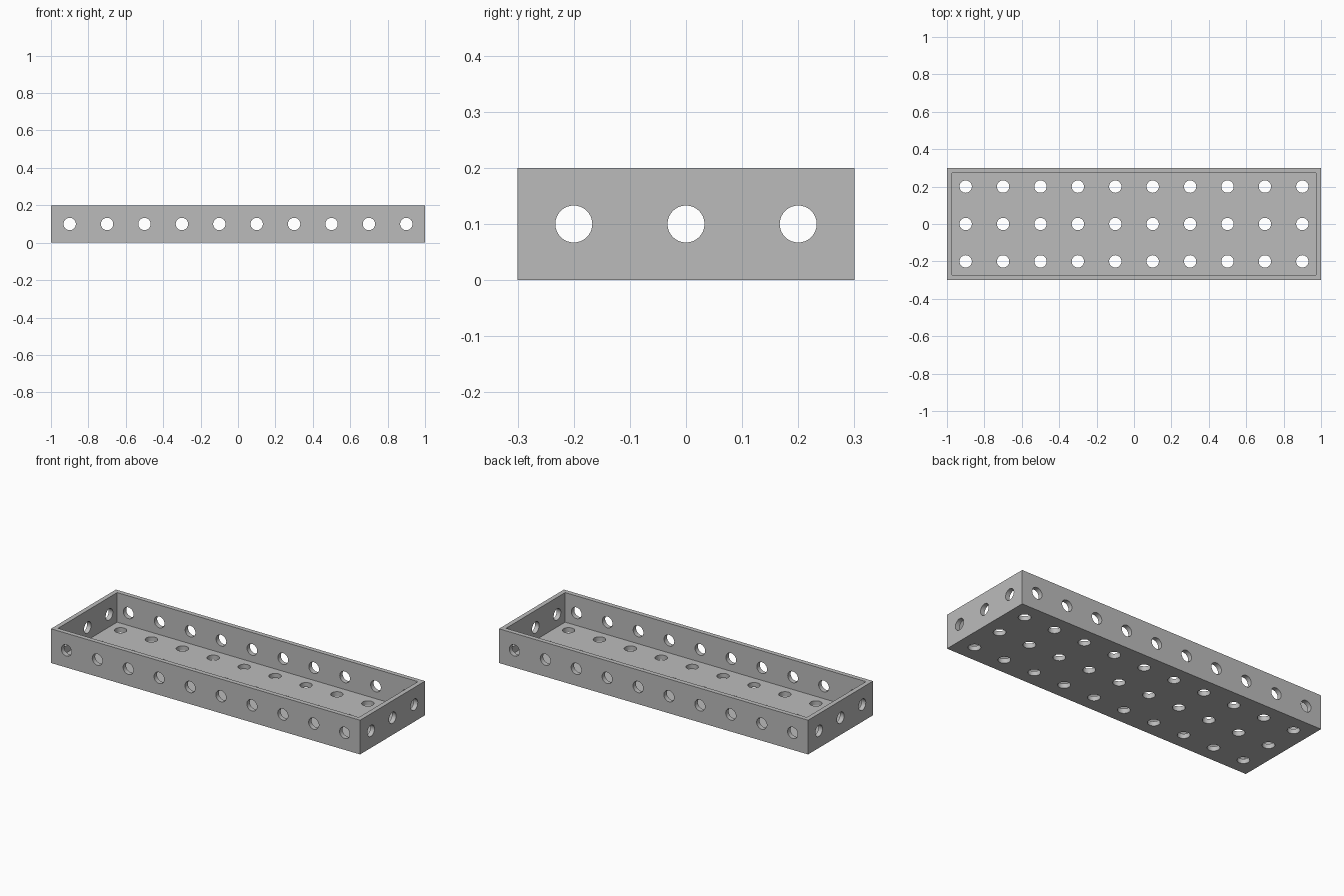
import bpy, bmesh
from math import pi
from mathutils import Matrix, Vector

default = bpy.data.objects.get("Cube")
if default:
    bpy.data.objects.remove(default, do_unlink=True)

LENGTH, WIDTH, HEIGHT = 2.0, 0.6, 0.2
WALL, PITCH, RADIUS = 0.027, 0.2, 0.033

grey = bpy.data.materials.new("plain_grey")
grey.use_nodes = True
colour = (0.5, 0.5, 0.5, 1)
grey.diffuse_color = colour
grey.node_tree.nodes["Principled BSDF"].inputs["Base Color"].default_value = colour


def make_object(name, bm):
    mesh = bpy.data.meshes.new(name)
    bm.to_mesh(mesh)
    bm.free()
    mesh.materials.append(grey)
    obj = bpy.data.objects.new(name, mesh)
    bpy.context.collection.objects.link(obj)
    return obj


def centres(count):
    return [(i - (count - 1) / 2) * PITCH for i in range(count)]


def make_cutter(name, points, rotation, depth):
    bm = bmesh.new()
    for point in points:
        bmesh.ops.create_cone(bm, cap_ends=True, segments=32, radius1=RADIUS,
                              radius2=RADIUS, depth=depth,
                              matrix=Matrix.Translation(point) @ rotation)
    cutter = make_object(name, bm)
    cutter.hide_render = True
    return cutter


# Open tray: a box whose top is inset and pushed down to the floor
bm = bmesh.new()
bmesh.ops.create_cube(bm, size=1, matrix=Matrix.Translation((0, 0, HEIGHT / 2))
                      @ Matrix.Diagonal((LENGTH, WIDTH, HEIGHT, 1)))
top = max(bm.faces, key=lambda f: f.calc_center_median().z)
bmesh.ops.inset_region(bm, faces=[top], thickness=WALL, use_even_offset=True)
pushed = bmesh.ops.extrude_discrete_faces(bm, faces=[top])["faces"][0]
for vert in pushed.verts:
    vert.co.z = WALL
bmesh.ops.recalc_face_normals(bm, faces=bm.faces)
tray = make_object("perforated_tray", bm)

# Rows of round holes through the floor, long walls and end walls
xs, ys, mid = centres(10), centres(3), HEIGHT / 2
cutters = [
    make_cutter("floor_hole_cutter", [Vector((x, y, WALL / 2)) for x in xs for y in ys],
                Matrix.Identity(4), WALL * 2),
    make_cutter("side_hole_cutter", [Vector((x, 0, mid)) for x in xs],
                Matrix.Rotation(pi / 2, 4, 'X'), WIDTH + WALL),
    make_cutter("end_hole_cutter", [Vector((0, y, mid)) for y in ys],
                Matrix.Rotation(pi / 2, 4, 'Y'), LENGTH + WALL),
]
bpy.context.view_layer.objects.active = tray
for cutter in cutters:
    cut = tray.modifiers.new(cutter.name, 'BOOLEAN')
    cut.operation = 'DIFFERENCE'
    cut.solver = 'EXACT'
    cut.object = cutter
    bpy.ops.object.modifier_apply(modifier=cut.name)
    bpy.data.objects.remove(cutter, do_unlink=True)

# Smooth hole bores, crisp edges
bpy.ops.object.select_all(action='DESELECT')
tray.select_set(True)
bpy.ops.object.shade_smooth_by_angle()
